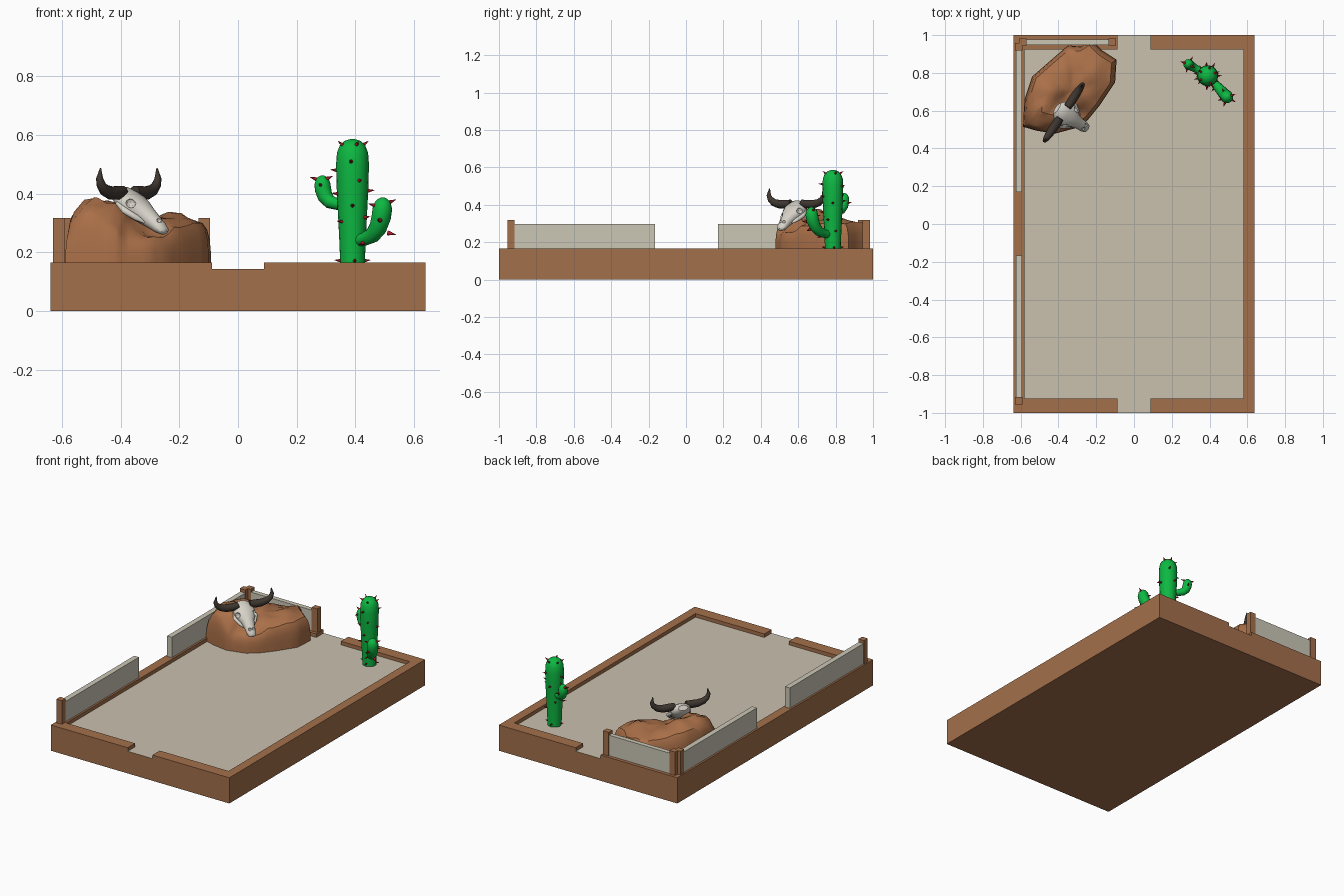
import bpy, bmesh, math, random
from mathutils import Vector, noise

if "Cube" in bpy.data.objects:
    bpy.data.objects.remove(bpy.data.objects["Cube"])

random.seed(4)


def mat(name, r, g, b):
    m = bpy.data.materials.new(name)
    m.diffuse_color = (r, g, b, 1)
    m.use_nodes = True
    m.node_tree.nodes["Principled BSDF"].inputs["Base Color"].default_value = m.diffuse_color
    return m


WOOD = mat("wood brown", 0.37, 0.16, 0.07)
SAND = mat("sand", 0.59, 0.53, 0.42)
PANEL = mat("pale panel", 0.60, 0.57, 0.47)
ROCK = mat("rock brown", 0.40, 0.16, 0.065)
GREEN = mat("cactus green", 0.004, 0.48, 0.055)
RED = mat("thorn red", 0.42, 0.012, 0.02)
BONE = mat("bone", 0.68, 0.65, 0.58)
HORN = mat("dark horn", 0.05, 0.038, 0.03)


def finish(name, bm, mats, smooth=None):
    bmesh.ops.recalc_face_normals(bm, faces=bm.faces)
    me = bpy.data.meshes.new(name)
    bm.to_mesh(me)
    bm.free()
    ob = bpy.data.objects.new(name, me)
    bpy.context.collection.objects.link(ob)
    for m in mats:
        me.materials.append(m)
    if smooth:
        bpy.ops.object.select_all(action='DESELECT')
        ob.select_set(True)
        bpy.context.view_layer.objects.active = ob
        bpy.ops.object.shade_smooth_by_angle(angle=math.radians(smooth))
    return ob


def prism(name, outline, z0, z1, mats):
    bm = bmesh.new()
    f = bm.faces.new([bm.verts.new((x, y, z0)) for x, y in outline])
    up = bmesh.ops.extrude_face_region(bm, geom=[f])
    bmesh.ops.translate(bm, vec=(0, 0, z1 - z0),
                        verts=[v for v in up['geom'] if isinstance(v, bmesh.types.BMVert)])
    return finish(name, bm, mats)


def box(name, x0, x1, y0, y1, z0, z1, m):
    return prism(name, [(x0, y0), (x1, y0), (x1, y1), (x0, y1)], z0, z1, [m])


def skin(bm, rings):
    """Join rings of points, closing both ends."""
    loops = [[bm.verts.new(p) for p in r] for r in rings]
    n = len(loops[0])
    for a, b in zip(loops, loops[1:]):
        for i in range(n):
            bm.faces.new((a[i], a[(i + 1) % n], b[(i + 1) % n], b[i]))
    bm.faces.new(loops[0])
    bm.faces.new(loops[-1])


def tube(name, pts, radii, ref, m, sides=14, smooth=50):
    """Sweep ellipses (half width along ref, half height) along points."""
    pts = [Vector(p) for p in pts]
    rings = []
    for i, p in enumerate(pts):
        t = (pts[min(i + 1, len(pts) - 1)] - pts[max(i - 1, 0)]).normalized()
        s = Vector(ref)
        s = (s - t * s.dot(t)).normalized()
        u = t.cross(s)
        w, h = radii[i] if isinstance(radii[i], tuple) else (radii[i], radii[i])
        rings.append([p + s * w * math.cos(a) + u * h * math.sin(a)
                      for a in (2 * math.pi * k / sides for k in range(sides))])
    bm = bmesh.new()
    skin(bm, rings)
    return finish(name, bm, [m], smooth)


# Tray: sand-topped slab with a raised rim open at front and back
base = prism("base", [(-.638, -1), (.638, -1), (.638, 1), (-.638, 1)], 0, .143, [WOOD, SAND])
for f in base.data.polygons:
    f.material_index = 1 if f.normal.z > .5 else 0
for side, s in (("left", -1), ("right", 1)):
    c = [(.088, -1), (.638, -1), (.638, 1), (.088, 1), (.088, .925), (.58, .925),
         (.58, -.925), (.088, -.925)]
    prism(side + "_rim", [(s * x, y) for x, y in c], .143, .166, [WOOD])

# Fence posts and panels
for i, (x, y) in enumerate([(-.61, -.936), (-.61, .938), (-.59, .964), (-.115, .964)]):
    box(f"fence_post_{i + 1}", x - .02, x + .02, y - .019, y + .019, .16, .318, WOOD)
box("side_panel_front", -.626, -.592, -.918, -.166, .16, .298, PANEL)
box("side_panel_back", -.626, -.592, .17, .92, .16, .298, PANEL)
box("back_panel", -.571, -.134, .948, .978, .16, .298, PANEL)

# Rock: outline points with their rim heights, plus inner height points
outline = [(-.225, .975, .31), (-.17, .92, .31), (-.092, .87, .30), (-.10, .75, .30),
           (-.18, .63, .29), (-.245, .55, .25), (-.30, .51, .245), (-.375, .49, .245),
           (-.42, .478, .30), (-.52, .495, .355), (-.588, .515, .30), (-.58, .66, .34),
           (-.54, .78, .34), (-.42, .885, .30), (-.35, .945, .29), (-.28, .94, .30)]
inner = [(-.49, .60, .385), (-.45, .70, .38), (-.42, .57, .37), (-.38, .78, .335), (-.3, .8, .315),
         (-.22, .8, .34), (-.14, .82, .305), (-.3, .57, .25), (-.34, .63, .32), (-.25, .70, .32)]


def height(x, y):
    ws = [(1 / ((x - a) ** 2 + (y - b) ** 2 + 2e-4) ** 1.6, h) for a, b, h in outline + inner]
    return sum(w * h for w, h in ws) / sum(w for w, _ in ws)


cx, cy = -.34, .71
ring_pts = []
for i, p in enumerate(outline):
    q = outline[(i + 1) % len(outline)]
    for k in range(3):
        ring_pts.append((p[0] + (q[0] - p[0]) * k / 3, p[1] + (q[1] - p[1]) * k / 3))
rings = []
for scale, frac in [(1, 0), (1, .35), (.985, .62), (.95, .86), (.89, .98), (.75, 1), (.6, 1),
                    (.45, 1), (.3, 1), (.15, 1), (.03, 1)]:
    ring = []
    for x, y in ring_pts:
        x, y = cx + (x - cx) * scale, cy + (y - cy) * scale
        bump = noise.noise(Vector((x * 14, y * 14, 2))) * .008 * frac
        ring.append((x, y, .14 + (height(x, y) - .14) * frac + bump))
    rings.append(ring)
bm = bmesh.new()
skin(bm, rings)
finish("rock", bm, [ROCK], 35)

# Skull: tapered loft, tilted snout down, with cut eye and nose hollows
A, B = Vector((-.405, .61, .405)), Vector((-.25, .505, .272))
axis = (B - A).normalized()
side = Vector((.56, .83, 0)).normalized()
up = side.cross(axis)
up = up if up.z > 0 else -up
prof = [(-.02, .03, .016), (.06, .05, .032), (.2, .063, .038), (.34, .066, .04), (.46, .056, .039),
        (.58, .04, .035), (.75, .031, .028), (.9, .029, .022), (1, .022, .014), (1.03, .01, .006)]
skull = tube("skull", [A.lerp(B, t) for t, _, _ in prof], [(w, h) for _, w, h in prof],
             side, BONE, 18, 40)
holes = [(.4, s * .058, .022, .019) for s in (1, -1)] + [(.86, s * .013, .026, .011) for s in (1, -1)]
for t, o, lift, r in holes:
    bm = bmesh.new()
    bmesh.ops.create_icosphere(bm, subdivisions=2, radius=r)
    cut = finish("socket_cutter", bm, [BONE])
    cut.location = A.lerp(B, t) + side * o + up * lift
    cut.hide_render = True
    mod = skull.modifiers.new("socket", 'BOOLEAN')
    mod.object = cut
    mod.solver = 'EXACT'
    bpy.context.view_layer.update()
    bpy.context.view_layer.objects.active = skull
    bpy.ops.object.modifier_apply(modifier=mod.name)
    bpy.data.objects.remove(cut)

# Cheek bones and horns, one per side
hc = Vector((-.372, .59, 0))
for nm, s in (("right", 1), ("left", -1)):
    tube(nm + "_cheek_bone",
         [A.lerp(B, t) + side * s * o - up * .012 for t, o in ((.2, .055), (.4, .066), (.58, .045), (.7, .03))],
         [.008, .012, .011, .004], up, BONE, 8)
    tube(nm + "_horn",
         [hc + side * s * o + Vector((0, 0, z)) for o, z in
          ((.035, .408), (.07, .403), (.11, .403), (.145, .412), (.168, .43), (.178, .452), (.172, .488))],
         [.02, .024, .023, .02, .016, .012, .002], (.83, -.56, 0), HORN, 10)

# Cactus trunk and arms
C = Vector((.39, .785, 0))
trunk = [(.155, .042), (.22, .044), (.32, .049), (.42, .054), (.5, .056), (.54, .053),
         (.565, .043), (.58, .027), (.586, .008)]
tube("cactus_trunk", [C + Vector((0, 0, z)) for z, _ in trunk], [r for _, r in trunk], (1, 0, 0), GREEN, 16)
d1 = Vector((.67, -.74, 0))
d2 = Vector((-.86, .51, 0))
tube("cactus_low_arm", [C + d1 * o + Vector((0, 0, z)) for o, z in
     ((.02, .24), (.06, .245), (.10, .258), (.13, .285), (.146, .32), (.152, .35), (.153, .37), (.153, .382), (.153, .388))],
     [.02, .023, .027, .031, .034, .034, .028, .017, .005], (.74, .67, 0), GREEN, 12)
tube("cactus_high_arm", [C + d2 * o + Vector((0, 0, z)) for o, z in
     ((.02, .365), (.06, .365), (.09, .372), (.108, .39), (.117, .415), (.119, .435), (.119, .45), (.119, .459), (.119, .463))],
     [.018, .02, .023, .026, .028, .027, .021, .012, .004], (.51, .86, 0), GREEN, 12)

# Red thorns: (centre, angle, radius, height, upward tilt)
thorns = [(C, a, .04, .172, .1) for a in (10, 100, 185, 280)]
thorns += [(C, a, .04, .567, .7) for a in (20, 75, 150, 210, 290)]
thorns += [(C, a, r, z, .1) for a, r, z in (
    (265, .055, .51), (295, .053, .445), (0, .053, .41), (195, .052, .40), (270, .05, .36),
    (220, .047, .305), (330, .048, .32), (60, .055, .50), (95, .052, .42), (130, .048, .32),
    (20, .046, .26), (170, .055, .48))]
P1, P2 = C + d1 * .153, C + d2 * .119
thorns += [(P1, 20, .028, .372, .4), (P1, 250, .033, .31, 0), (P1, 330, .03, .265, -.2),
           (P1, 120, .033, .34, .2), (P1, 200, .03, .36, .3), (C + d1 * .07, 230, .02, .232, -.3),
           (P2, 255, .025, .43, .1), (P2, 160, .024, .45, .3), (P2, 60, .025, .41, .1), (P2, 330, .02, .452, .4)]
bm = bmesh.new()
for c, a, r, z, tilt in thorns:
    out = Vector((math.cos(math.radians(a)), math.sin(math.radians(a)), tilt)).normalized()
    m = out.to_track_quat('Z', 'Y').to_matrix().to_4x4()
    m.translation = c + Vector((math.cos(math.radians(a)) * r, math.sin(math.radians(a)) * r, z)) + out * .007
    bmesh.ops.create_cone(bm, cap_ends=True, segments=8, radius1=.0085, radius2=.0005, depth=.03, matrix=m)
finish("cactus_thorns", bm, [RED], 50)
